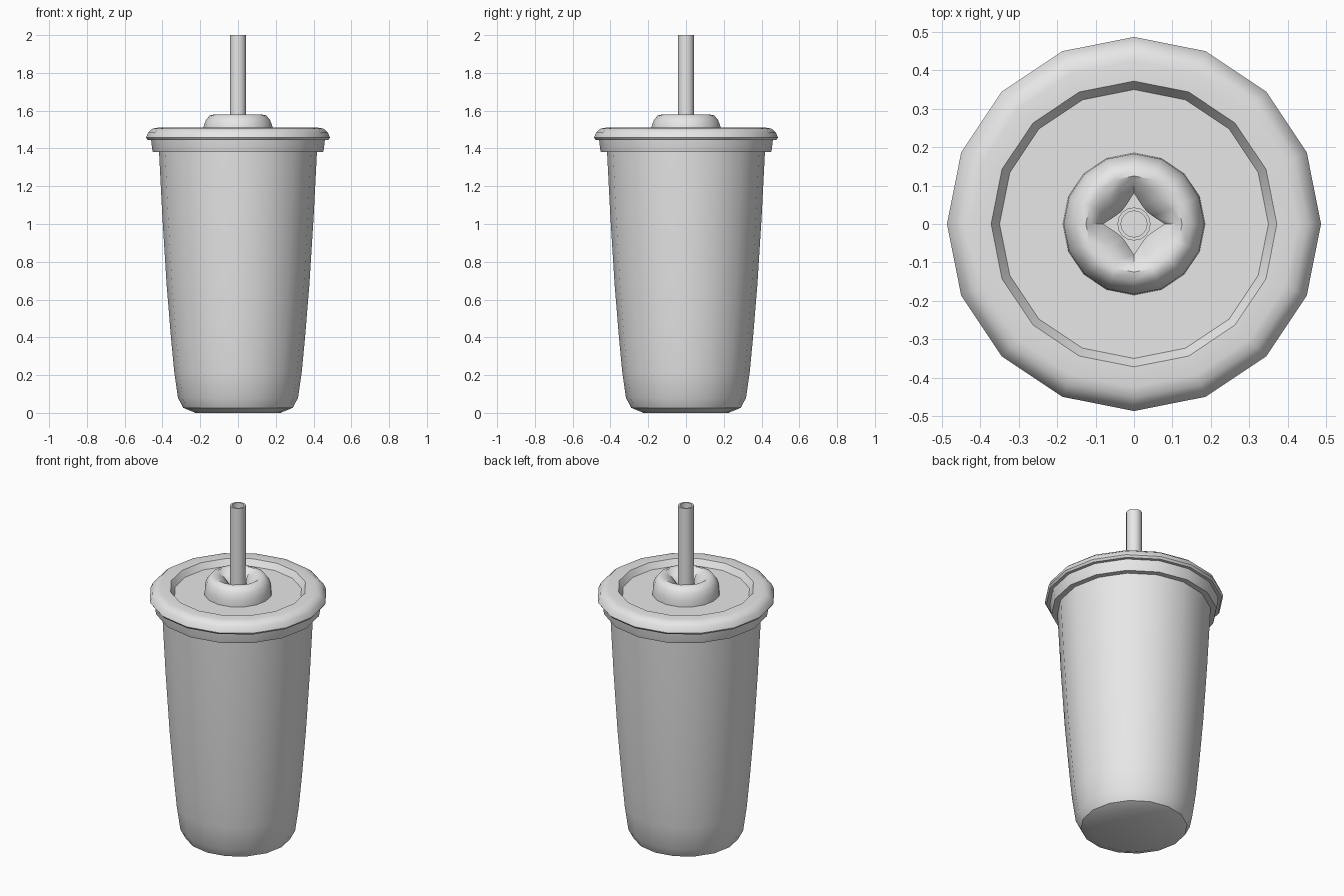
import bpy, bmesh, math

if "Cube" in bpy.data.objects:
    bpy.data.objects.remove(bpy.data.objects["Cube"])

SIDES = 16
grey = bpy.data.materials.new("plain grey")
grey.diffuse_color = (0.8, 0.8, 0.8, 1)
grey.use_nodes = True
grey.node_tree.nodes["Principled BSDF"].inputs["Base Color"].default_value = grey.diffuse_color


def lathe(name, profile, angle=35, closed=False, shape=None):
    """Spin (radius, z) points round the z axis; shape may vary a ring's radius and height."""
    bm = bmesh.new()
    rings = []
    for i, (r, z) in enumerate(profile):
        if r == 0:
            rings.append([bm.verts.new((0, 0, z))] * SIDES)
            continue
        ring = []
        for k in range(SIDES):
            a = 2 * math.pi * k / SIDES
            rr, zz = shape(i, k, r, z) if shape else (r, z)
            ring.append(bm.verts.new((rr * math.cos(a), rr * math.sin(a), zz)))
        rings.append(ring)
    pairs = list(zip(rings, rings[1:]))
    if closed:
        pairs.append((rings[-1], rings[0]))
    for lo, hi in pairs:
        for k in range(SIDES):
            n = (k + 1) % SIDES
            corners = list(dict.fromkeys((lo[k], lo[n], hi[n], hi[k])))
            bm.faces.new(corners)
    mesh = bpy.data.meshes.new(name)
    bm.to_mesh(mesh)
    bm.free()
    mesh.materials.append(grey)
    obj = bpy.data.objects.new(name, mesh)
    bpy.context.collection.objects.link(obj)
    bpy.ops.object.select_all(action='DESELECT')
    obj.select_set(True)
    bpy.context.view_layer.objects.active = obj
    bpy.ops.object.shade_smooth_by_angle(angle=math.radians(angle))
    return obj


# Tapered cup with rounded base
lathe("cup", [(0, 0.0), (0.225, 0.0), (0.29, 0.027), (0.318, 0.08), (0.338, 0.22),
              (0.355, 0.4), (0.378, 0.68), (0.4, 1.03), (0.418, 1.38), (0.42, 1.43)])

# Lid: stepped skirt, rounded rim, recessed floor
lathe("lid", [(0.416, 1.38), (0.45, 1.38), (0.454, 1.395), (0.46, 1.445), (0.478, 1.445),
              (0.487, 1.457), (0.475, 1.486), (0.452, 1.505), (0.425, 1.51),
              (0.372, 1.51), (0.35, 1.475), (0.0, 1.475)])


# Straw collar: dome folding into a four-pointed slit
def slit(i, k, r, z):
    step = min(k % 4, 4 - k % 4)  # 0 on the axes, 2 on the diagonals
    if i == 5:
        return (0.112, 0.1, 0.092)[step], (1.562, 1.566, 1.568)[step]
    if i >= 6:
        return (0.08, 0.053, 0.046)[step], z
    return r, z


lathe("straw_collar", [(0.185, 1.475), (0.183, 1.515), (0.17, 1.55), (0.15, 1.575),
                       (0.125, 1.58), (0.1, 1.565), (0.05, 1.53), (0.05, 1.475)],
      angle=50, shape=slit)

# Hollow straw
lathe("straw", [(0.043, 0.06), (0.043, 2.0), (0.034, 2.0), (0.034, 0.06)], closed=True)
